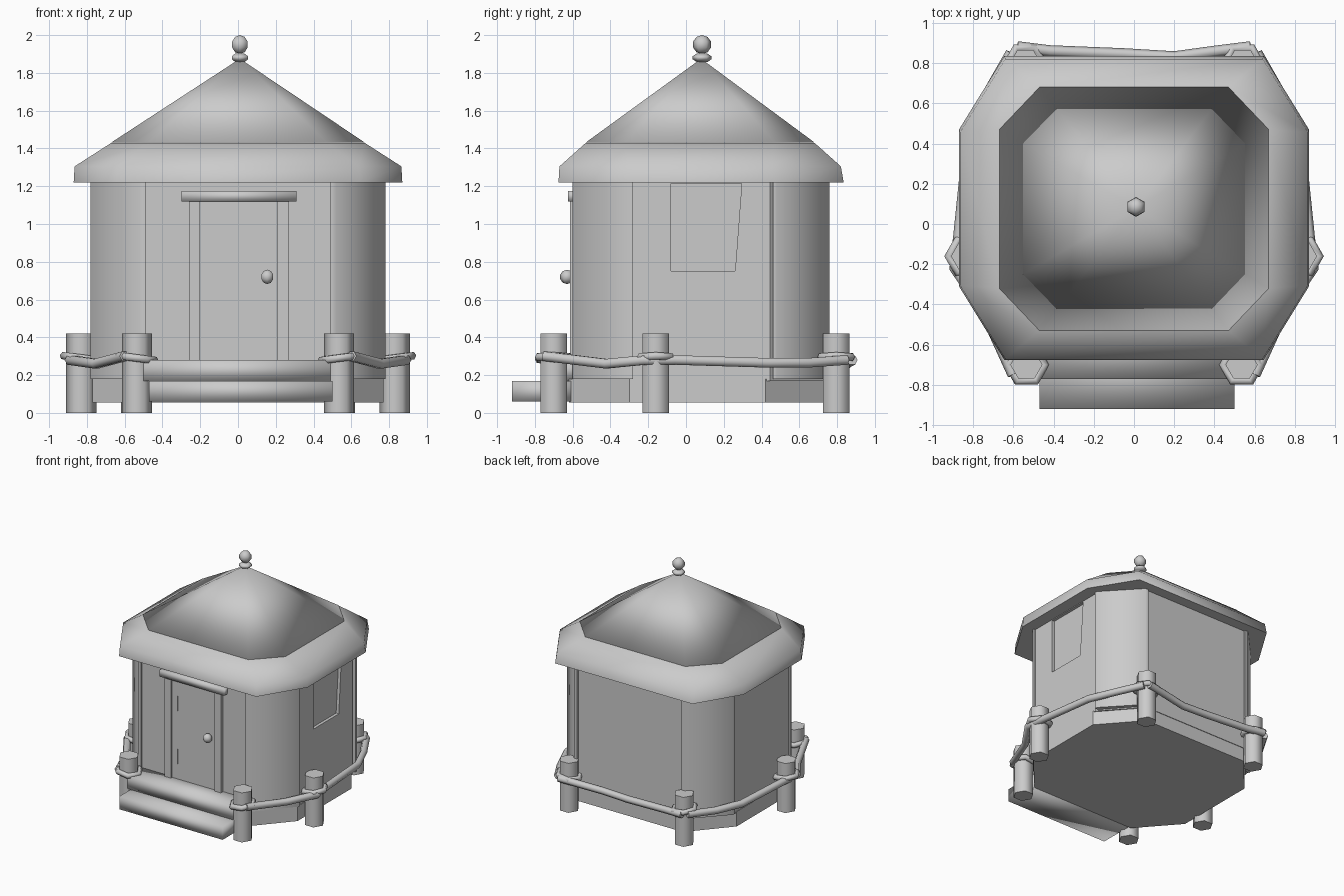
import bpy, bmesh, math

if "Cube" in bpy.data.objects:
    bpy.data.objects.remove(bpy.data.objects["Cube"])

mat = bpy.data.materials.new("plain grey")
mat.diffuse_color = (0.6, 0.6, 0.6, 1)
mat.use_nodes = True
mat.node_tree.nodes["Principled BSDF"].inputs["Base Color"].default_value = mat.diffuse_color


def finish(ob, angle=35):
    """Set the material and shading; edges sharper than the angle stay hard."""
    ob.data.materials.clear()
    ob.data.materials.append(mat)
    bpy.ops.object.select_all(action='DESELECT')
    ob.select_set(True)
    bpy.context.view_layer.objects.active = ob
    bpy.ops.object.shade_smooth_by_angle(angle=math.radians(angle))
    return ob


def loft(name, rings, angle=35):
    """Skin a stack of equal-length point rings; a one-point ring makes a tip."""
    bm = bmesh.new()
    rows = [[bm.verts.new(p) for p in r] for r in rings]
    for a, b in zip(rows, rows[1:]):
        n = len(a)
        for i in range(n):
            j = (i + 1) % n
            bm.faces.new((a[i], a[j], b[0]) if len(b) == 1 else (a[i], a[j], b[j], b[i]))
    bm.faces.new(rows[0][::-1])
    if len(rows[-1]) > 1:
        bm.faces.new(rows[-1])
    bmesh.ops.recalc_face_normals(bm, faces=bm.faces)
    me = bpy.data.meshes.new(name)
    bm.to_mesh(me)
    bm.free()
    ob = bpy.data.objects.new(name, me)
    bpy.context.collection.objects.link(ob)
    return finish(ob, angle)


def prism(name, pts, z0, z1, angle=20):
    return loft(name, [[(x, y, z) for x, y in pts] for z in (z0, z1)], angle)


def box(name, x0, x1, y0, y1, z0, z1, angle=20):
    return prism(name, [(x0, y0), (x1, y0), (x1, y1), (x0, y1)], z0, z1, angle)


def octagon(hx, y0, y1, cx, cy):
    """Rectangle with its corners cut by cx and cy."""
    a = hx - cx
    return [(-a, y0), (a, y0), (hx, y0 + cy), (hx, y1 - cy),
            (a, y1), (-a, y1), (-hx, y1 - cy), (-hx, y0 + cy)]


def ring(pts, z):
    return [(x, y, z) for x, y in pts]


def tube(name, pts, r, cyclic=False):
    """Low-sided rope along a path."""
    cu = bpy.data.curves.new(name, 'CURVE')
    cu.dimensions = '3D'
    cu.bevel_depth = r
    cu.bevel_resolution = 1
    cu.use_fill_caps = not cyclic
    sp = cu.splines.new('POLY')
    sp.points.add(len(pts) - 1)
    for p, q in zip(sp.points, pts):
        p.co = (*q, 1)
    sp.use_cyclic_u = cyclic
    ob = bpy.data.objects.new(name, cu)
    bpy.context.collection.objects.link(ob)
    bpy.ops.object.select_all(action='DESELECT')
    ob.select_set(True)
    bpy.context.view_layer.objects.active = ob
    bpy.ops.object.convert(target='MESH')
    return finish(bpy.context.object, 75)


def ball(name, loc, r, scale=(1, 1, 1)):
    bpy.ops.mesh.primitive_uv_sphere_add(segments=6, ring_count=5, radius=r, location=loc)
    ob = bpy.context.object
    ob.name = name
    ob.scale = scale
    return finish(ob, 80)


# Floor and steps
prism("floor", octagon(0.77, -0.62, 0.74, 0.28, 0.32), 0.055, 0.18)
box("upper_step", -0.50, 0.49, -0.77, -0.50, 0.17, 0.28, 100)
box("lower_step", -0.47, 0.50, -0.92, -0.60, 0.06, 0.17, 100)

# Walls, with a shallow recessed window on the right side
walls = prism("walls", octagon(0.765, -0.585, 0.745, 0.27, 0.30), 0.17, 1.24)
cutter = loft("window_cutter", [[(x, y, z) for y, z in
              ((-0.08, 0.75), (0.26, 0.75), (0.295, 1.215), (-0.08, 1.215))]
              for x in (0.74, 0.85)])
cutter.hide_render = True
mod = walls.modifiers.new("window", 'BOOLEAN')
mod.object = cutter
mod.operation = 'DIFFERENCE'
mod.solver = 'EXACT'
bpy.context.view_layer.objects.active = walls
bpy.ops.object.modifier_apply(modifier="window")
bpy.data.objects.remove(cutter)
finish(walls, 20)

# Cut corner pillars, slightly proud of the walls
for side, sx in (("left", -1), ("right", 1)):
    for end, ye, ys, sy in (("front", -0.60, -0.28, 1), ("back", 0.76, 0.46, -1)):
        pts = [(0.49, ye), (0.52, ye), (0.78, ys - sy * 0.02), (0.78, ys),
               (0.70, ys), (0.49, ye + sy * 0.08)]
        prism(f"{side}_{end}_pillar", [(sx * x, y) for x, y in pts], 0.18, 1.24, 60)

# Door, frame, knob and hinges
box("door", -0.205, 0.215, -0.597, -0.57, 0.28, 1.13)
for name, x0, x1 in (("left_door_post", -0.26, -0.20), ("right_door_post", 0.21, 0.27)):
    box(name, x0, x1, -0.615, -0.57, 0.28, 1.13)
box("door_lintel", -0.30, 0.31, -0.625, -0.57, 1.12, 1.175, 100)
ball("door_knob", (0.155, -0.63, 0.72), 0.038)
for name, z in (("upper_hinge", 0.92), ("lower_hinge", 0.47)):
    loft(name, [[(-0.145, y, z + 0.065), (-0.145, y, z - 0.06), (-0.19, y, z)]
                for y in (-0.595, -0.604)])

# Roof: eave skirt, then a soft-shaded upper cone
outer = octagon(0.87, -0.675, 0.835, 0.225, 0.365)
lip = octagon(0.865, -0.67, 0.82, 0.225, 0.365)
mid = octagon(0.67, -0.53, 0.68, 0.20, 0.21)
loft("roof_eave", [ring(outer, 1.22), ring(lip, 1.305), ring(mid, 1.43)], 65)
loft("roof_cone", [ring(mid, 1.432), [(0.01, 0.08, 1.875)]], 180)

# Finial
ball("finial_collar", (0.01, 0.085, 1.88), 0.052, (1, 1, 0.5))
ball("finial_ball", (0.01, 0.085, 1.95), 0.05)

# Fence posts with rope loops
R = 0.08
posts = {"front": (0.535, -0.70), "side": (0.83, -0.16), "back": (0.54, 0.795)}
for side, sx in (("left", -1), ("right", 1)):
    for where, (x, y) in posts.items():
        circle = [(math.cos(k * math.pi / 3), math.sin(k * math.pi / 3)) for k in range(6)]
        prism(f"{side}_{where}_post",
              [(sx * x + R * c, y + R * s) for c, s in circle], 0, 0.42, 65)
        tilt = 0.012 * sx
        tube(f"{side}_{where}_rope_loop",
             [(sx * x + 0.092 * c, y + 0.092 * s, 0.29 + tilt * c) for c, s in circle],
             0.022, True)

# Sagging rope from post to post around the sides and back
for side, sx in (("left", -1), ("right", 1)):
    pts = [(0.60, -0.75, 0.30), (0.75, -0.42, 0.26), (0.89, -0.22, 0.28),
           (0.87, -0.06, 0.28), (0.82, 0.43, 0.265), (0.73, 0.64, 0.265), (0.61, 0.85, 0.28)]
    tube(f"{side}_rope", [(sx * x, y, z) for x, y, z in pts], 0.029)
tube("back_rope", [(-0.58, 0.88, 0.28), (-0.42, 0.86, 0.27), (-0.05, 0.845, 0.255),
                   (0.2, 0.83, 0.255), (0.42, 0.86, 0.27), (0.58, 0.88, 0.28)], 0.029)
